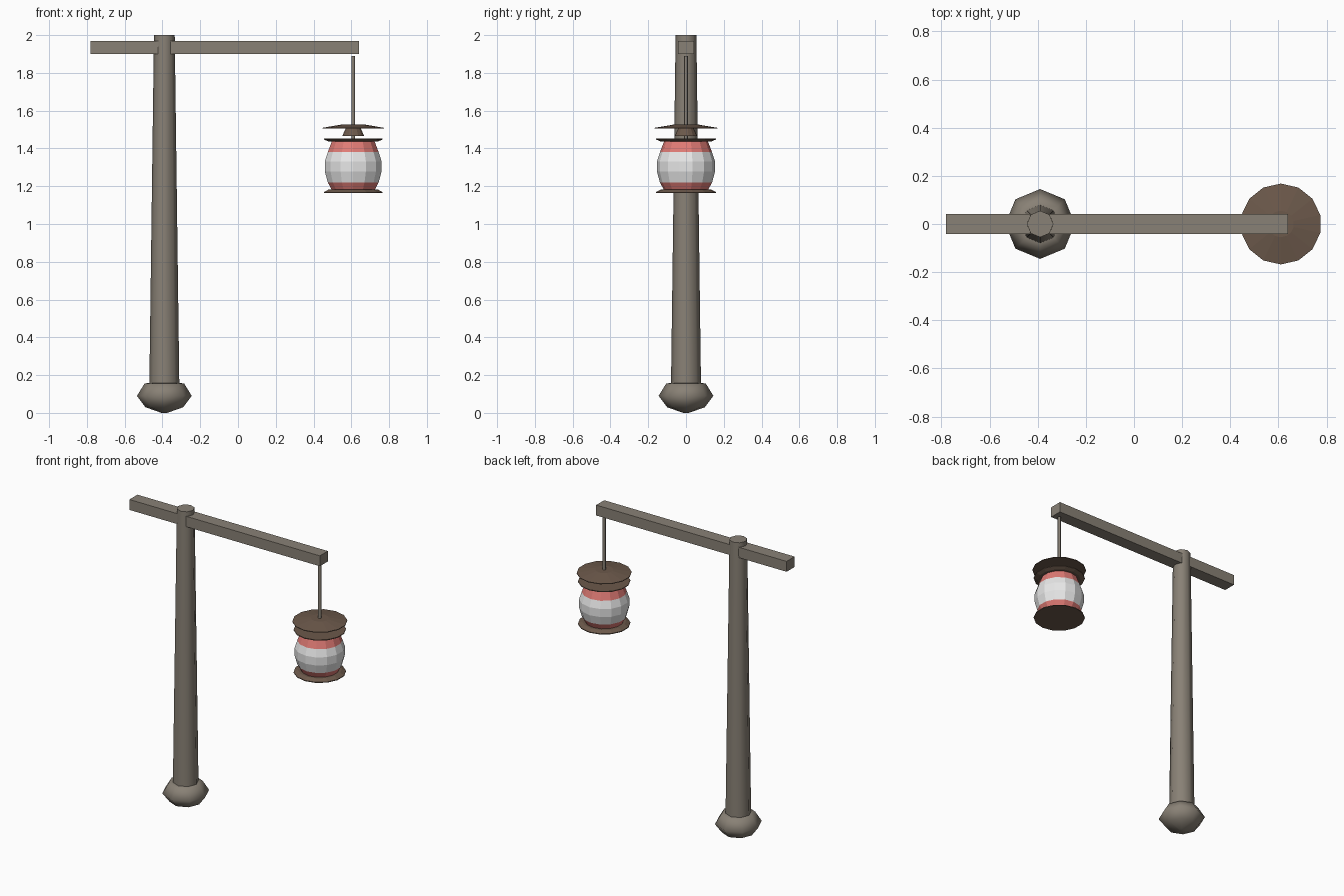
import bpy
import bmesh
from math import cos, sin, pi, radians

cube = bpy.data.objects.get("Cube")
if cube:
    bpy.data.objects.remove(cube, do_unlink=True)


def make_material(name, rgb):
    mat = bpy.data.materials.new(name)
    mat.use_nodes = True
    mat.diffuse_color = (*rgb, 1)
    mat.node_tree.nodes["Principled BSDF"].inputs["Base Color"].default_value = (*rgb, 1)
    return mat


WOOD = make_material("weathered wood", (0.25, 0.22, 0.18))
BROWN = make_material("dark brown", (0.15, 0.10, 0.07))
RED = make_material("soft red", (0.75, 0.20, 0.18))
WHITE = make_material("paper white", (0.8, 0.8, 0.8))

POST_X, LAMP_X = -0.39, 0.61


def finish(name, bm, mats, smooth_angle=None):
    bmesh.ops.recalc_face_normals(bm, faces=bm.faces)
    mesh = bpy.data.meshes.new(name)
    bm.to_mesh(mesh)
    bm.free()
    for mat in mats:
        mesh.materials.append(mat)
    obj = bpy.data.objects.new(name, mesh)
    bpy.context.collection.objects.link(obj)
    if smooth_angle:
        bpy.ops.object.select_all(action="DESELECT")
        obj.select_set(True)
        bpy.context.view_layer.objects.active = obj
        bpy.ops.object.shade_smooth_by_angle(angle=radians(smooth_angle))
    return obj


def lathe(name, x, profile, sides, mats, band_mats=None, smooth_angle=None):
    """Turn (radius, z) points around a vertical axis and cap both ends."""
    bm = bmesh.new()
    rings = []
    for r, z in profile:
        angles = [pi / 2 + 2 * pi * i / sides for i in range(sides)]
        rings.append([bm.verts.new((x + r * cos(a), r * sin(a), z)) for a in angles])
    for band, (low, high) in enumerate(zip(rings, rings[1:])):
        for i in range(sides):
            j = (i + 1) % sides
            face = bm.faces.new((low[i], low[j], high[j], high[i]))
            face.material_index = band_mats[band] if band_mats else 0
    bm.faces.new(rings[0])
    bm.faces.new(rings[-1])
    return finish(name, bm, mats, smooth_angle)


# Tapered post and its rounded foot
lathe("post", POST_X, [(0.08, 0.1), (0.055, 2.0)], 8, [WOOD], smooth_angle=50)
lathe("post_foot", POST_X,
      [(0.015, 0.0), (0.1, 0.03), (0.145, 0.09), (0.105, 0.155), (0.075, 0.16)],
      8, [WOOD], smooth_angle=65)

# Square cross beam
bm = bmesh.new()
bmesh.ops.create_cube(bm, size=1)
bmesh.ops.scale(bm, vec=(1.42, 0.085, 0.07), verts=bm.verts)
bmesh.ops.translate(bm, vec=(-0.07, 0, 1.935), verts=bm.verts)
finish("cross_beam", bm, [WOOD])

# Hanging rod
lathe("hanging_rod", LAMP_X, [(0.01, 1.44), (0.01, 1.89)], 8, [WOOD], smooth_angle=50)

# Lantern roof with a small collar beneath
lathe("lantern_roof", LAMP_X, [(0.168, 1.505), (0.168, 1.509), (0.055, 1.528)], 14, [BROWN])
lathe("roof_collar", LAMP_X, [(0.06, 1.465), (0.04, 1.508)], 14, [BROWN])

# Lantern end discs
lathe("lantern_top_disc", LAMP_X, [(0.135, 1.437), (0.16, 1.448), (0.16, 1.453)], 14, [BROWN])
lathe("lantern_bottom_disc", LAMP_X, [(0.16, 1.163), (0.16, 1.168), (0.135, 1.182)], 14, [BROWN])

# Paper body with red end bands
lathe("lantern_body", LAMP_X,
      [(0.115, 1.178), (0.138, 1.22), (0.154, 1.278),
       (0.154, 1.332), (0.138, 1.38), (0.115, 1.44)],
      14, [WHITE, RED], band_mats=[1, 0, 0, 0, 1])
